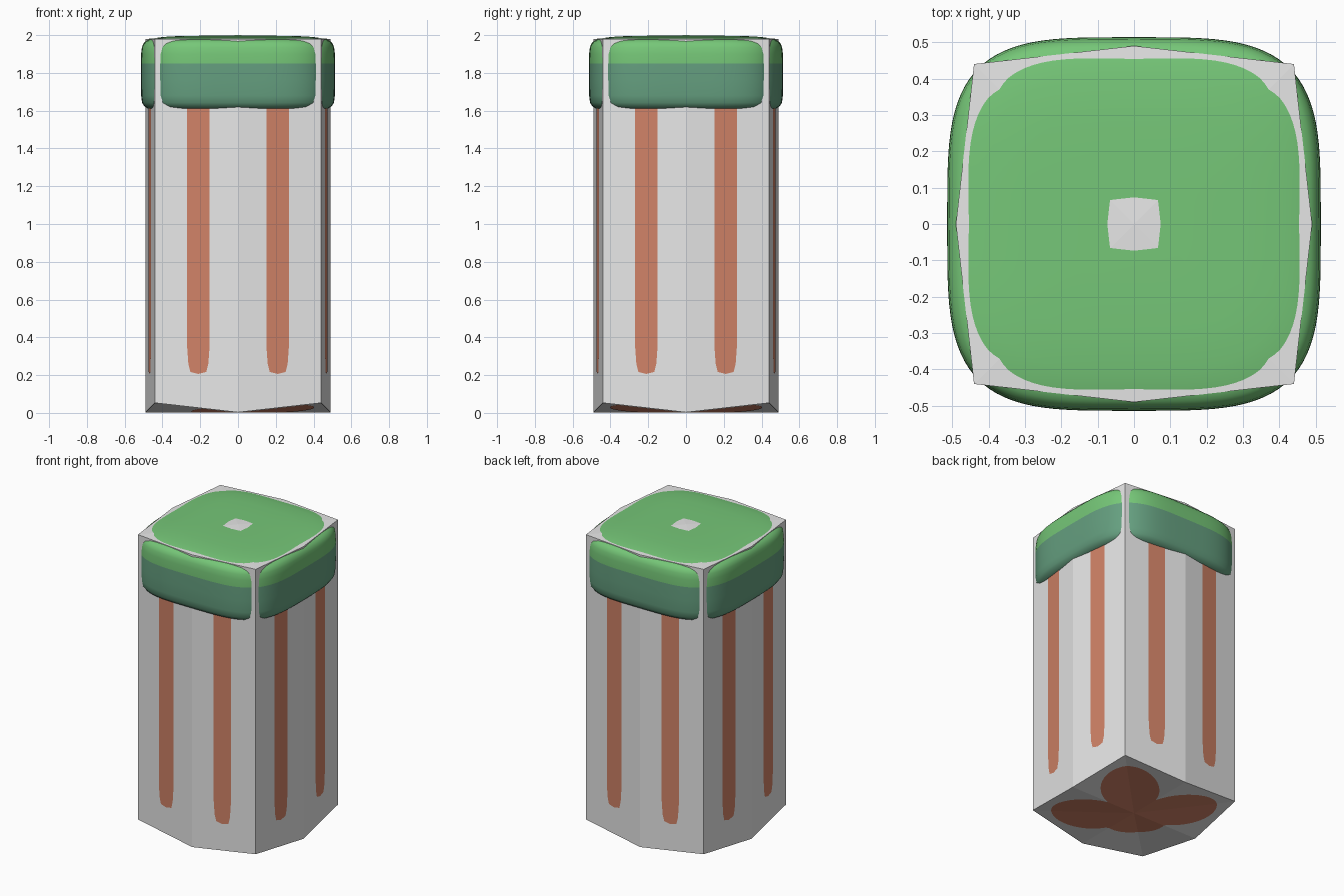
import bpy, bmesh, math
from mathutils import Matrix, Vector

if "Cube" in bpy.data.objects:
    bpy.data.objects.remove(bpy.data.objects["Cube"])


def material(name, rgb):
    m = bpy.data.materials.new(name)
    m.diffuse_color = (*rgb, 1)
    m.use_nodes = True
    m.node_tree.nodes["Principled BSDF"].inputs["Base Color"].default_value = m.diffuse_color
    return m


GREY = material("light grey", (0.8, 0.8, 0.8))
TERRACOTTA = material("terracotta", (0.635, 0.225, 0.135))
GREEN = material("leaf green", (0.18, 0.57, 0.187))
TEAL = material("dark sea green", (0.13, 0.347, 0.214))


def finish(name, bm, mats, recalc=True):
    if recalc:
        bmesh.ops.recalc_face_normals(bm, faces=bm.faces)
    mesh = bpy.data.meshes.new(name)
    bm.to_mesh(mesh)
    bm.free()
    for m in mats:
        mesh.materials.append(m)
    ob = bpy.data.objects.new(name, mesh)
    bpy.context.collection.objects.link(ob)
    return ob


# Grey eight-sided body with raised bottom corners and a shallow peaked top
CORNER, MID, LIFT = 0.44, 0.49, 0.003
outline = []
for k in range(4):
    rot = Matrix.Rotation(k * math.pi / 2, 3, 'Z')
    outline.append((rot @ Vector((0, -MID, 0)), 0.0))
    outline.append((rot @ Vector((CORNER, -CORNER, 0)), 0.05))
bm = bmesh.new()
low = [bm.verts.new((p.x, p.y, z + LIFT)) for p, z in outline]
high = [bm.verts.new((p.x, p.y, 1.98)) for p, z in outline]
base, peak = bm.verts.new((0, 0, LIFT)), bm.verts.new((0, 0, 2.0))
for i in range(8):
    j = (i + 1) % 8
    bm.faces.new((low[i], low[j], high[j], high[i]))
    bm.faces.new((base, low[j], low[i]))
    bm.faces.new((peak, high[i], high[j]))
finish("body", bm, [GREY])

# Rounded-square cap: scaled superellipse rings, two-tone by height
profile = [(0.35, 1.60), (0.43, 1.602), (0.47, 1.608), (0.494, 1.621), (0.508, 1.642),
           (0.513, 1.68), (0.514, 1.76), (0.514, 1.85), (0.513, 1.90), (0.509, 1.935),
           (0.501, 1.955), (0.488, 1.969), (0.472, 1.977), (0.452, 1.982),
           (0.40, 1.990), (0.30, 1.996), (0.15, 1.997)]
SEG, POWER = 96, 2 / 3.8
bm = bmesh.new()
rings = []
for s, z in profile:
    ring = []
    for i in range(SEG):
        a = 2 * math.pi * i / SEG
        c, d = math.cos(a), math.sin(a)
        ring.append(bm.verts.new((s * math.copysign(abs(c) ** POWER, c),
                                  s * math.copysign(abs(d) ** POWER, d), z)))
    rings.append(ring)
for a, b in zip(rings, rings[1:]):
    for i in range(SEG):
        j = (i + 1) % SEG
        bm.faces.new((a[i], a[j], b[j], b[i]))
bm.faces.new(rings[0][::-1])
bm.faces.new(rings[-1])
for f in bm.faces:
    f.smooth = True
    f.material_index = 0 if f.calc_center_median().z > 1.85 else 1
finish("rounded_cap", bm, [GREEN, TEAL])

# Terracotta stripes: two thin plates on each of the four sides
half = [(0.06, 1.64), (0.06, 0.36), (0.053, 0.26), (0.042, 0.217)]
shape = half + [(0.0, 0.206)] + [(-u, z) for u, z in reversed(half)]
bm = bmesh.new()
for k in range(4):
    rot = Matrix.Rotation(k * math.pi / 2, 3, 'Z')
    for cx in (-0.21, 0.21):
        verts = []
        for u, z in shape:
            x = cx + u
            y = -(MID - (MID - CORNER) * abs(x) / CORNER) - 0.002
            verts.append(bm.verts.new(rot @ Vector((x, y, z))))
        f = bm.faces.new(verts)
        f.normal_update()
        if f.normal.dot(rot @ Vector((0, -1, 0))) < 0:
            f.normal_flip()
finish("side_stripes", bm, [TERRACOTTA], recalc=False)

# Three-lobed terracotta patch under the base, following its folded surface
# each lobe: direction, distance of centre, radial and sideways half-size
lobes = [(45, 0.28, 0.23, 0.18), (135, 0.28, 0.23, 0.18),
         (-45, 0.28, 0.23, 0.18), (225, 0.08, 0.19, 0.19)]


def reach(angle):
    best = 0.05
    for deg, dist, ra, rb in lobes:
        t = angle - math.radians(deg)
        c, s = math.cos(t) / ra, math.sin(t) / rb
        h = dist / ra
        A, B, C = c * c + s * s, -c * h, h * h - 1
        D = B * B - A * C
        if D >= 0:
            best = max(best, (-B + math.sqrt(D)) / A)
    return best


bm = bmesh.new()
centre = bm.verts.new((0, 0, 0.001))
rim = []
for i in range(96):
    a = 2 * math.pi * i / 96
    x, y = reach(a) * math.cos(a), reach(a) * math.sin(a)
    rim.append(bm.verts.new((x, y, 0.001 + 0.05 / CORNER * min(abs(x), abs(y)))))
for i in range(96):
    bm.faces.new((centre, rim[(i + 1) % 96], rim[i]))
finish("base_patch", bm, [TERRACOTTA], recalc=False)
